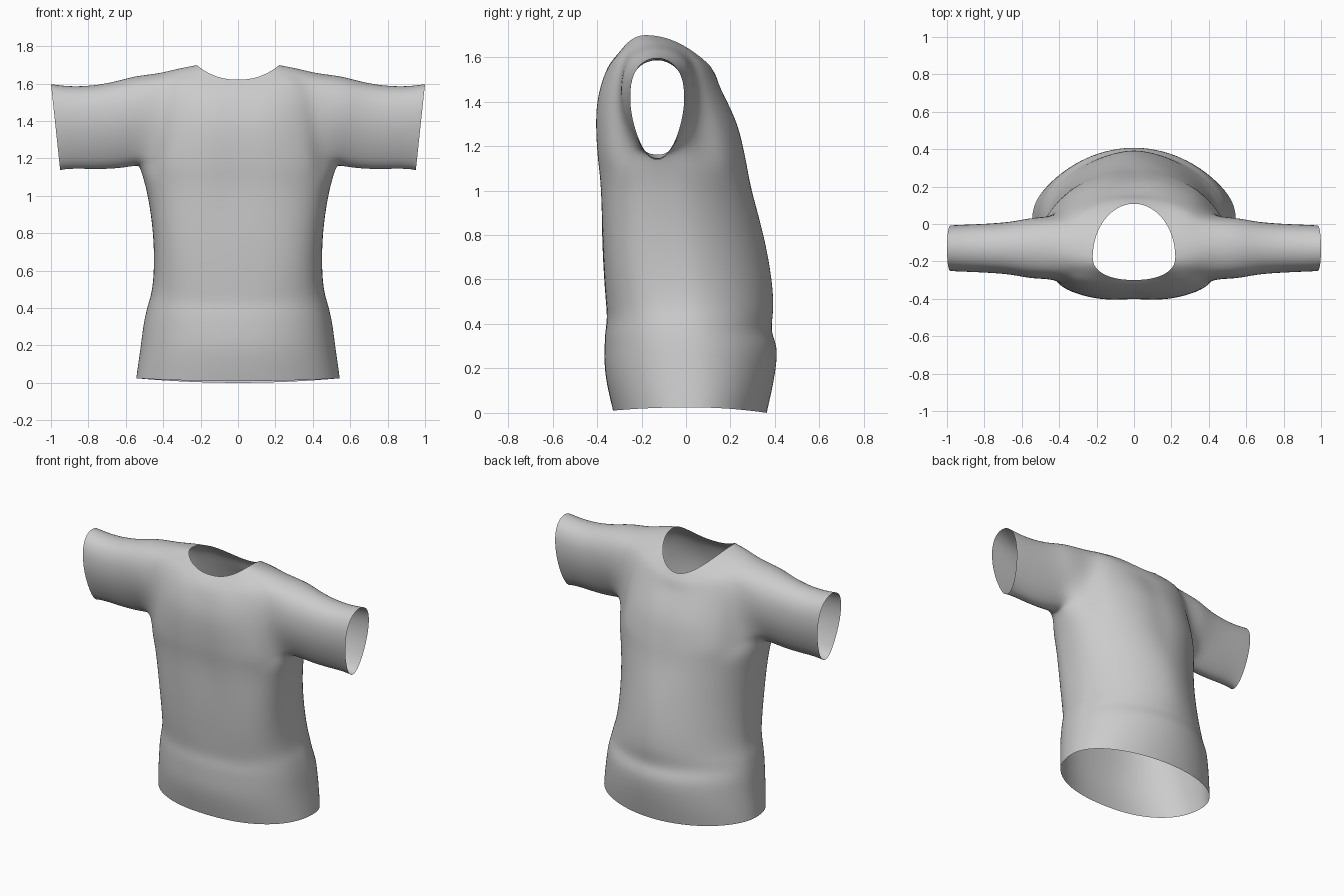
import bpy, bmesh
from math import sin, cos, pi, atan2, exp

cube = bpy.data.objects.get("Cube")
if cube:
    bpy.data.objects.remove(cube, do_unlink=True)

fabric = bpy.data.materials.new("light_grey_fabric")
fabric.use_nodes = True
grey = (0.6, 0.6, 0.6, 1)
fabric.diffuse_color = grey
fabric.node_tree.nodes["Principled BSDF"].inputs["Base Color"].default_value = grey

COLUMNS = 32
HALF_HOLE = 3  # armhole half width in columns

# Body loops from hem to collar: half width, front y, back y, height at the sides,
# and, where the loop is not level, how far it drops at the front and back
LOOPS = [
    (.547, -.33, .365, .025, .015, .025),
    (.537, -.352, .388, .1),
    (.522, -.37, .407, .2),
    (.51, -.368, .415, .3),
    (.498, -.366, .385, .36),
    (.484, -.356, .39, .42),
    (.463, -.36, .397, .48),
    (.45, -.37, .39, .6),
    (.453, -.38, .354, .8),
    (.483, -.39, .308, 1),
    (.51, -.4, .29, 1.1),
    (.53, -.408, .278, 1.16),
    (.507, -.416, .25, 1.29),
    (.49, -.412, .203, 1.42, .02, .03),
    (.477, -.388, .165, 1.55, .06, .09),
    (.43, -.357, .14, 1.664, .114, .154),
    (.33, -.325, .122, 1.68, .085, .14),
    (.222, -.3, .11, 1.7, .08, .14),
]
HOLE_BOTTOM, HOLE_TOP = 11, 15

# Sleeve loops: x, half depth, top z, bottom z
SLEEVE = [(.55, .165, 1.645, 1.155), (.65, .142, 1.614, 1.14),
          (.78, .132, 1.59, 1.135), (.9, .127, 1.587, 1.14),
          (.98, .124, 1.597, 1.135), (1, .122, 1.6, 1.13)]
SLEEVE_Y = -.13


def power(value, exponent):
    return abs(value) ** exponent * (1 if value >= 0 else -1)


def bump(value, middle, width):
    return exp(-((value - middle) / width) ** 2)


def body_point(column, width, front, back, z, front_drop=0, back_drop=0):
    a = 2 * pi * column / COLUMNS
    # The widest line leans forward towards the shoulders
    side = max(.03 - .1 * z * z, SLEEVE_Y) - 1.2 * max(0, z - 1.66)
    # The waist is squarer at the front and rounder at the back
    if sin(a) < 0:
        end, drop, corner = front, front_drop, .88 - .26 * bump(z, .75, .35)
    else:
        end, drop, corner = back, back_drop, 1 + .15 * bump(z, .7, .4)
    x = width * power(cos(a), corner)
    y = side + (end - side) * abs(sin(a)) ** corner
    # Shallow hollow down the middle of the chest and the spine
    if 1 <= z < 1.6:
        y -= .015 * bump(x, 0, .09) * sin(a)
    return x, y, z - drop * sin(a) ** 2


def sleeve_point(loop, a, sign):
    x, depth, top, bottom = loop
    tilt = .05 * (x - .5) * (1 - sin(a))
    y = SLEEVE_Y + depth * cos(a) * (1 + .28 * sin(a))
    return sign * (x - tilt), y, (top + bottom) / 2 + (top - bottom) / 2 * sin(a)


bm = bmesh.new()
grid = [[bm.verts.new(body_point(c, *loop)) for c in range(COLUMNS)] for loop in LOOPS]


def in_hole(row, column):
    if not HOLE_BOTTOM <= row < HOLE_TOP:
        return False
    half = COLUMNS // 2
    offset = (column + half / 2) % half - half / 2
    return -HALF_HOLE <= offset < HALF_HOLE


# Body panels, leaving the armholes open
for r in range(len(LOOPS) - 1):
    for c in range(COLUMNS):
        if not in_hole(r, c):
            d = (c + 1) % COLUMNS
            bm.faces.new((grid[r][c], grid[r][d], grid[r + 1][d], grid[r + 1][c]))

# Sleeves grown out of the armhole edges
for sign, middle in ((1, 0), (-1, COLUMNS // 2)):
    span = range(-HALF_HOLE, HALF_HOLE + 1)
    rows = range(HOLE_BOTTOM + 1, HOLE_TOP)
    path = [(HOLE_BOTTOM, s) for s in span] + [(r, HALF_HOLE) for r in rows]
    path += [(HOLE_TOP, s) for s in reversed(span)]
    path += [(r, -HALF_HOLE) for r in reversed(rows)]
    ring = [grid[r][(middle + s) % COLUMNS] for r, s in path]
    angles = [atan2((v.co.z - 1.4) / .24, (v.co.y - SLEEVE_Y) / .17) for v in ring]
    # Round the square opening towards the sleeve section
    for v, a in zip(ring, angles):
        x, y, z = sleeve_point(SLEEVE[0], a, sign)
        v.co.y += .5 * (y - v.co.y)
        v.co.z += .5 * (z - v.co.z)
    for loop in SLEEVE:
        new = [bm.verts.new(sleeve_point(loop, a, sign)) for a in angles]
        for i in range(len(ring)):
            j = (i + 1) % len(ring)
            bm.faces.new((ring[i], ring[j], new[j], new[i]))
        ring = new

bmesh.ops.delete(bm, geom=[v for v in bm.verts if not v.link_faces], context='VERTS')
bmesh.ops.recalc_face_normals(bm, faces=bm.faces)

mesh = bpy.data.meshes.new("shirt")
bm.to_mesh(mesh)
bm.free()
mesh.materials.append(fabric)
mesh.shade_smooth()
shirt = bpy.data.objects.new("shirt", mesh)
bpy.context.collection.objects.link(shirt)
smooth = shirt.modifiers.new("soft_cloth", 'SUBSURF')
smooth.levels = smooth.render_levels = 2
